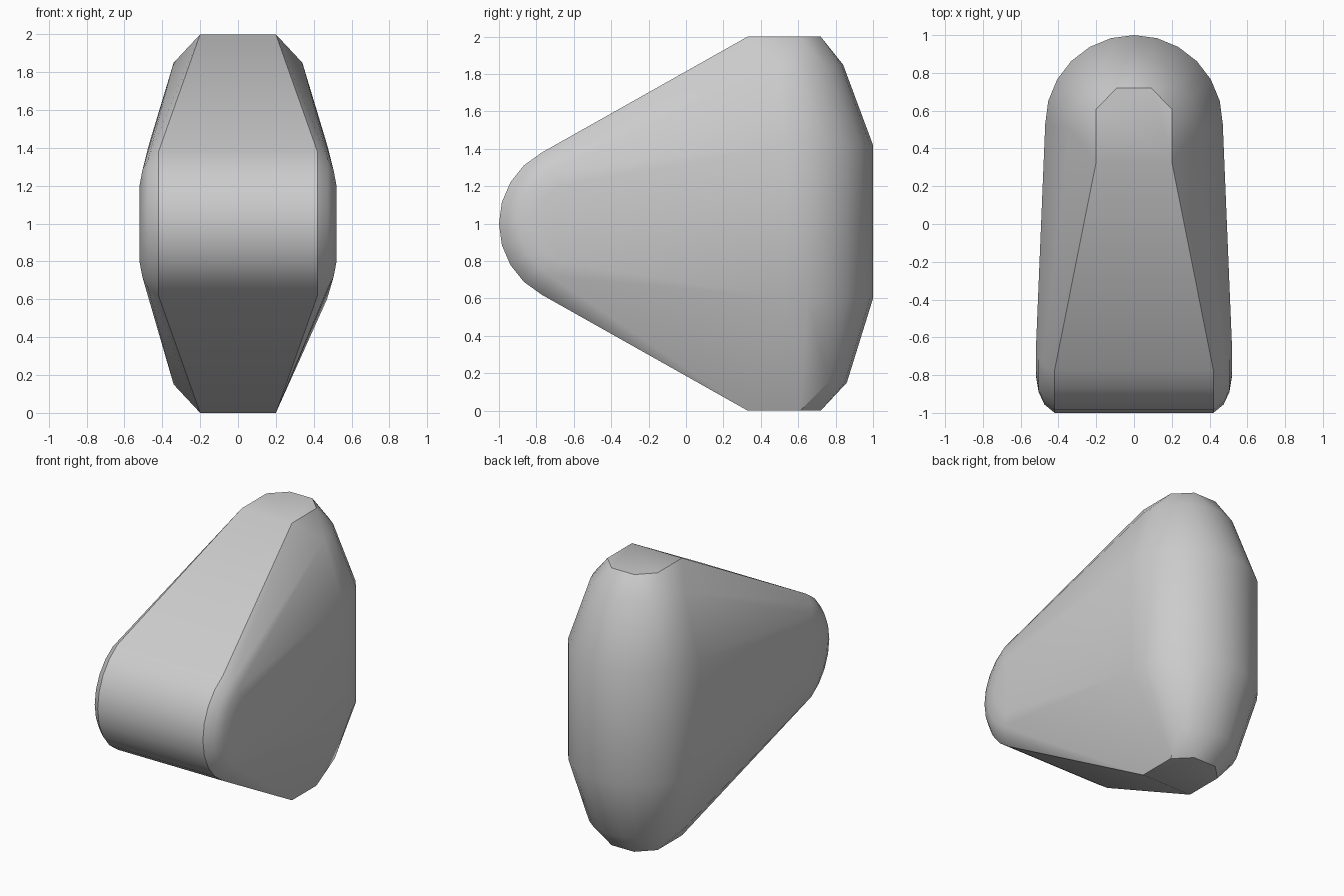
import bpy
import bmesh
from math import sin, cos, pi, radians

cube = bpy.data.objects.get("Cube")
if cube:
    bpy.data.objects.remove(cube, do_unlink=True)

grey = bpy.data.materials.new("light grey")
grey.use_nodes = True
grey.diffuse_color = (0.6, 0.6, 0.6, 1)
grey.node_tree.nodes["Principled BSDF"].inputs["Base Color"].default_value = (0.6, 0.6, 0.6, 1)

points = []


def nose_arc(x, radius):
    """Rounded front edge, a horizontal arc section at both +x and -x."""
    steps = 8
    for i in range(steps + 1):
        a = radians(-62 + 124 * i / steps)
        for side in (-1, 1):
            points.append((side * x, -0.57 - radius * cos(a), 1 + radius * sin(a)))


def back_arc(z, y, radius, start=0):
    """Half-round section of the upright back column."""
    steps = 12
    for i in range(steps + 1):
        a = pi * i / steps
        if a >= radians(start):
            points.append((radius * cos(a), y + radius * sin(a), z))


# Front roll with bevelled ends
for x, radius in ((0.42, 0.43), (0.475, 0.385), (0.505, 0.32), (0.52, 0.23)):
    nose_arc(x, radius)

# Back column, tapering above and below; one lower corner is cut away
back_arc(1.42, 0.53, 0.47)
back_arc(0.60, 0.53, 0.47)
back_arc(1.85, 0.50, 0.34)
back_arc(0.15, 0.52, 0.34, start=40)

# Flat top and bottom caps
for z in (0, 2):
    for x, y in ((0.2, 0.33), (0.2, 0.61), (0.09, 0.72)):
        points += [(x, y, z), (-x, y, z)]

# Wrap the sections in one convex body
bm = bmesh.new()
for p in points:
    bm.verts.new(p)
hull = bmesh.ops.convex_hull(bm, input=bm.verts)
unused = {g for g in hull["geom_interior"] + hull["geom_unused"]
          if isinstance(g, bmesh.types.BMVert)}
bmesh.ops.delete(bm, geom=list(unused), context="VERTS")
bmesh.ops.dissolve_limit(bm, angle_limit=radians(1), verts=bm.verts, edges=bm.edges)
bmesh.ops.recalc_face_normals(bm, faces=bm.faces)

mesh = bpy.data.meshes.new("wedge_body")
bm.to_mesh(mesh)
bm.free()
mesh.materials.append(grey)
body = bpy.data.objects.new("wedge_body", mesh)
bpy.context.collection.objects.link(body)

# Soft shading with the sharp creases kept
bpy.ops.object.select_all(action="DESELECT")
body.select_set(True)
bpy.context.view_layer.objects.active = body
bpy.ops.object.shade_smooth_by_angle(angle=radians(32))
